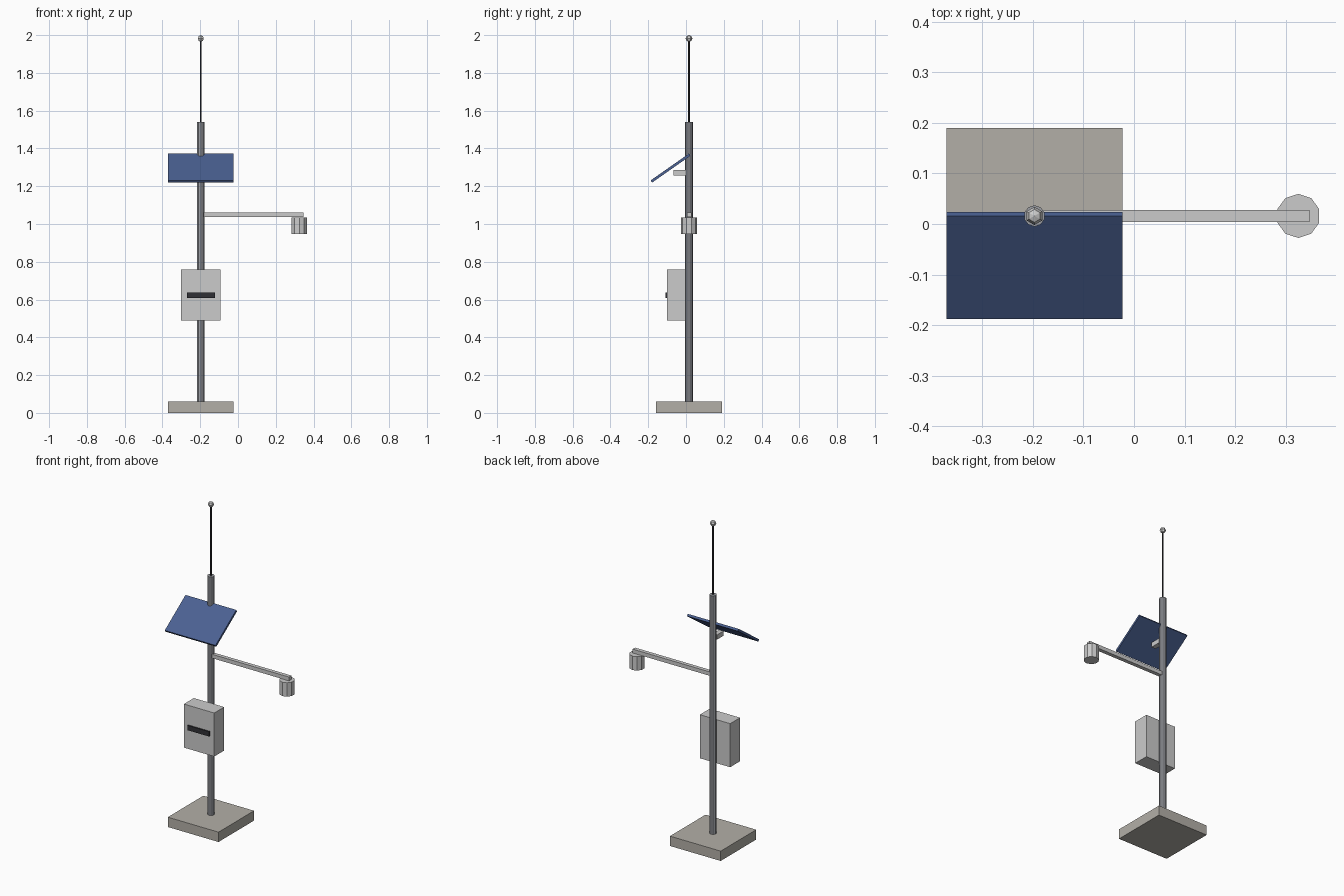
import bpy
from math import radians

if "Cube" in bpy.data.objects:
    bpy.data.objects.remove(bpy.data.objects["Cube"])

PX, PY = -0.197, 0.016   # mast axis


def material(name, rgb):
    m = bpy.data.materials.new(name)
    m.diffuse_color = (*rgb, 1)
    m.use_nodes = True
    m.node_tree.nodes["Principled BSDF"].inputs["Base Color"].default_value = m.diffuse_color
    return m


concrete = material("concrete", (0.45, 0.43, 0.39))
metal = material("mast_metal", (0.33, 0.34, 0.37))
blue = material("solar_blue", (0.07, 0.12, 0.29))
dark = material("dark", (0.03, 0.03, 0.035))


def finish(name, mat):
    ob = bpy.context.object
    ob.name = name
    if mat:
        ob.data.materials.append(mat)
    return ob


def box(name, lo, hi, mat=None, tilt=0):
    centre = [(a + b) / 2 for a, b in zip(lo, hi)]
    bpy.ops.mesh.primitive_cube_add(size=1, location=centre)
    ob = finish(name, mat)
    ob.scale = [b - a for a, b in zip(lo, hi)]
    ob.rotation_euler.x = radians(tilt)
    return ob


def rod(name, x, r, z0, z1, sides, mat=None):
    bpy.ops.mesh.primitive_cylinder_add(vertices=sides, radius=r, depth=z1 - z0,
                                        location=(x, PY, (z0 + z1) / 2))
    return finish(name, mat)


# Foundation and mast
box("base_slab", (PX - 0.174, PY - 0.174, 0), (PX + 0.174, PY + 0.174, 0.061), concrete)
rod("mast", PX, 0.021, 0.061, 1.54, 10, metal)

# Equipment cabinet on the front of the mast
box("cabinet", (PX - 0.104, -0.1, 0.489), (PX + 0.104, -0.003, 0.759))
box("cabinet_vent", (PX - 0.074, -0.108, 0.608), (PX + 0.074, -0.098, 0.638), dark)

# Side arm with hanging sensor
box("sensor_arm", (PX, PY - 0.012, 1.036), (0.347, PY + 0.012, 1.06))
rod("sensor", 0.325, 0.0435, 0.948, 1.034, 10)

# Tilted solar panel and its bracket
box("solar_panel", (PX - 0.174, -0.206, 1.289), (PX + 0.174, 0.042, 1.303), blue, 35)
box("panel_bracket", (PX - 0.015, -0.066, 1.257), (PX + 0.015, 0.0, 1.286))

# Antenna with ball tip
rod("antenna", PX, 0.005, 1.54, 1.975, 6, dark)
bpy.ops.mesh.primitive_uv_sphere_add(segments=6, ring_count=4, radius=0.018,
                                     location=(PX, PY, 1.982))
finish("antenna_tip", None)
